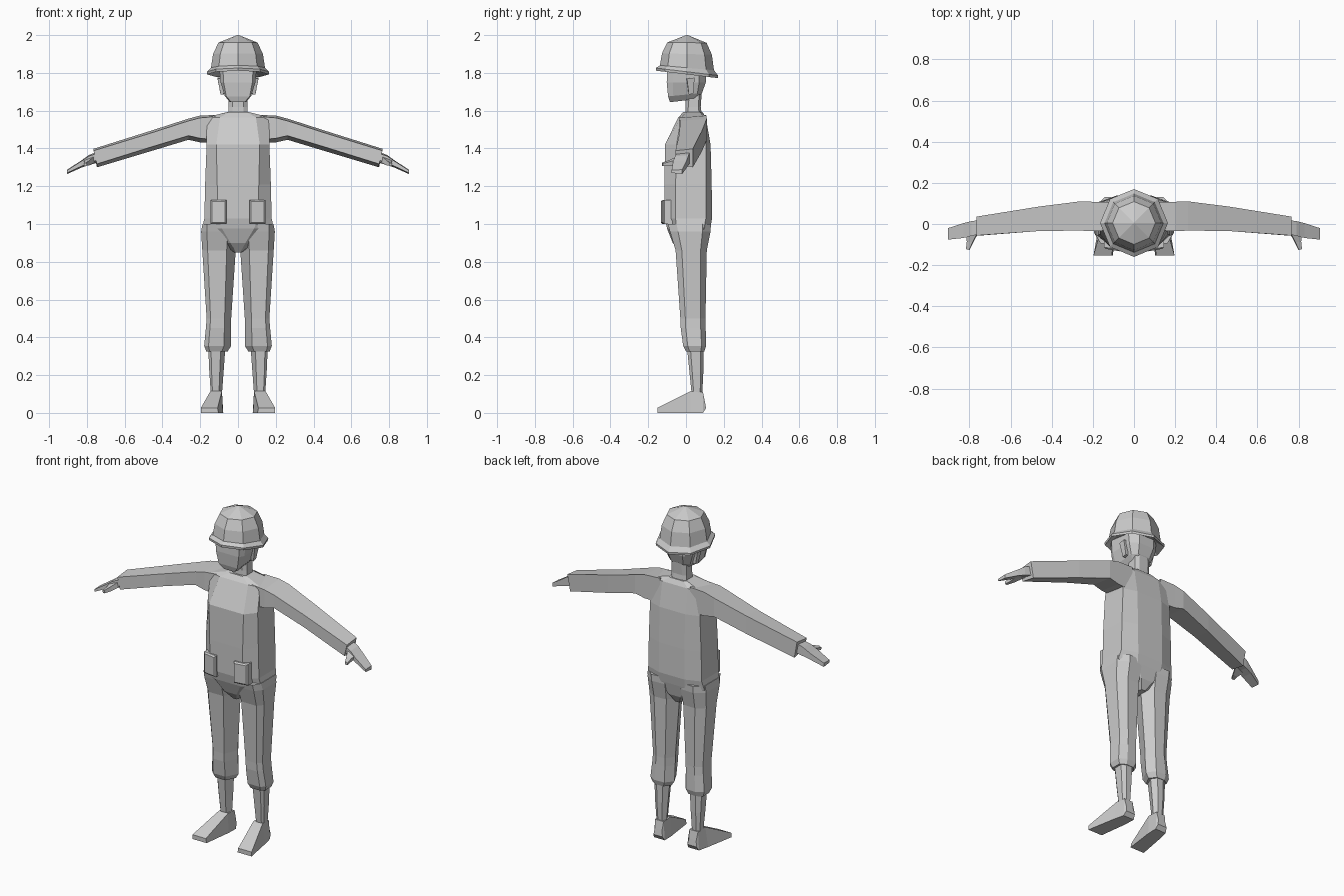
import bpy, bmesh, math

grey = bpy.data.materials.new("plain grey")
grey.diffuse_color = (0.6, 0.6, 0.6, 1)


def finish(name, bm, mirror=False):
    bmesh.ops.recalc_face_normals(bm, faces=bm.faces)
    me = bpy.data.meshes.new(name)
    bm.to_mesh(me)
    bm.free()
    me.materials.append(grey)
    ob = bpy.data.objects.new(name, me)
    bpy.context.collection.objects.link(ob)
    if mirror:
        m = ob.modifiers.new("mirror", 'MIRROR')
        m.use_mirror_merge = False
    return ob


def loft(name, rings, mirror=False, caps=(True, True)):
    """Skin a stack of equal-length point rings and close the ends."""
    bm = bmesh.new()
    rows = [[bm.verts.new(p) for p in r] for r in rings]
    n = len(rows[0])
    for a, b in zip(rows, rows[1:]):
        for i in range(n):
            j = (i + 1) % n
            bm.faces.new((a[i], a[j], b[j], b[i]))
    for row, cap in ((rows[0], caps[0]), (rows[-1], caps[1])):
        if cap:
            bm.faces.new(row)
    return finish(name, bm, mirror)


def octo(z, xf, xs, xb, yf, ysf, ysb, yb, tilt=0.0):
    """Body section: narrow front and back faces, wide flat sides."""
    half = [(xf, yf), (xs, ysf), (xs, ysb), (xb, yb)]
    pts = half + [(-x, y) for x, y in reversed(half)]
    return [(x, y, z + tilt * y) for x, y in pts]


# torso with shoulders and crotch
loft("torso", [
    octo(0.85, .012, .02, .012, -.03, .0, .05, .08),
    octo(0.90, .04, .09, .04, -.07, -.04, .08, .11),
    octo(0.975, .085, .19, .08, -.10, -.05, .095, .128),
    octo(1.03, .105, .178, .085, -.112, -.055, .105, .138),
    octo(1.21, .11, .174, .085, -.113, -.055, .105, .136),
    octo(1.42, .115, .166, .085, -.112, -.05, .105, .13),
    octo(1.565, .095, .165, .085, -.04, -.025, .095, .105),
    octo(1.592, .045, .06, .045, -.015, .0, .075, .088)])

# neck
loft("neck", [
    octo(1.57, .03, .052, .03, -.005, .01, .07, .085),
    octo(1.62, .028, .05, .028, -.002, .012, .066, .078),
    octo(1.72, .028, .05, .028, -.002, .02, .07, .085)])

# head, with the jaw narrowing to a flat chin
loft("head", [
    octo(1.655, .035, .045, .03, -.085, -.065, .04, .06, .12),
    octo(1.685, .062, .07, .04, -.095, -.07, .06, .085, .1),
    octo(1.75, .076, .092, .05, -.102, -.07, .07, .105),
    octo(1.83, .08, .10, .05, -.10, -.07, .07, .11)])

# ears
loft("ear", [
    [(.075, .015, 1.685), (.092, .015, 1.685), (.092, .04, 1.69), (.075, .04, 1.69)],
    [(.085, .0, 1.77), (.108, .005, 1.77), (.11, .045, 1.775), (.085, .045, 1.775)]], True)


# helmet: eight-sided dome with a tilted flared brim
def helmet_ring(r, z, tilt, cy=0.005):
    return [(r * math.sin(k * math.pi / 4), cy - r * math.cos(k * math.pi / 4),
             z + tilt * r * math.cos(k * math.pi / 4)) for k in range(8)]


loft("helmet", [
    helmet_ring(.125, 1.815, .12),
    helmet_ring(.163, 1.792, .12),
    helmet_ring(.165, 1.806, .12),
    helmet_ring(.143, 1.827, .09),
    helmet_ring(.132, 1.90, .03),
    helmet_ring(.104, 1.96, .01),
    helmet_ring(.004, 2.0, 0)])


# trouser legs, gathered below the knee
def leg_ring(z, xi, xo, yf, yb):
    w, d = xo - xi, yb - yf
    return [(xi + .27 * w, yf, z), (xo - .16 * w, yf, z), (xo, yf + .2 * d, z),
            (xo, yb - .2 * d, z), (xo - .3 * w, yb, z), (xi + .25 * w, yb - .02 * d, z),
            (xi, yf + .6 * d, z)]


loft("trouser_leg", [
    leg_ring(1.0, .03, .188, -.095, .132),
    leg_ring(.96, .005, .195, -.085, .13),
    leg_ring(.86, .012, .189, -.055, .11),
    leg_ring(.50, .036, .166, -.03, .103),
    leg_ring(.45, .036, .17, -.028, .104),
    leg_ring(.355, .036, .179, -.015, .107),
    leg_ring(.325, .055, .168, .0, .097)], True)

# lower legs
loft("shin", [
    leg_ring(.36, .066, .158, .004, .094),
    leg_ring(.22, .076, .152, .018, .092),
    leg_ring(.10, .085, .144, .03, .086)], True)

# feet: wedges with the toes turned out
loft("foot", [
    [(.103, -.152, 0), (.197, -.152, 0), (.197, -.152, .026), (.108, -.152, .026)],
    [(.08, .025, 0), (.165, .025, 0), (.146, .025, .115), (.085, .025, .115)],
    [(.078, .09, 0), (.15, .09, 0), (.143, .09, .11), (.086, .09, .11)],
    [(.083, .106, .025), (.143, .106, .025), (.138, .1, .06), (.09, .1, .06)]], True)


# arms: four-sided sleeves sloping down to the wrist
def arm_ring(x, top, bottom, yf, yb, inset=.012, lean=0.0):
    return [(x, yb, top), (x, yf, top - inset), (x - lean, yf, bottom + inset * 1.8),
            (x - lean, yb, bottom)]


loft("sleeve", [
    arm_ring(.10, 1.578, 1.43, -.03, .105, .008),
    arm_ring(.20, 1.574, 1.432, -.035, .108),
    arm_ring(.262, 1.558, 1.446, -.032, .11),
    arm_ring(.46, 1.494, 1.386, -.034, .085),
    arm_ring(.765, 1.398, 1.300, -.056, .036, .01, .018)], True)

# hands: flat mitten plus a thumb
loft("hand", [
    arm_ring(.73, 1.388, 1.328, -.045, .022, .008),
    arm_ring(.79, 1.365, 1.312, -.058, .014, .006),
    arm_ring(.83, 1.336, 1.298, -.068, .004, .004),
    arm_ring(.904, 1.288, 1.265, -.076, -.02, .003)], True)
loft("thumb", [
    [(.755, -.03, 1.365), (.82, -.04, 1.342), (.81, -.04, 1.312), (.75, -.03, 1.33)],
    [(.785, -.09, 1.338), (.813, -.085, 1.33), (.81, -.085, 1.308), (.782, -.09, 1.312)],
    [(.802, -.126, 1.325), (.817, -.122, 1.32), (.815, -.122, 1.306), (.8, -.126, 1.308)]], True)


# belt pouches with a narrowed front face
def pouch_ring(y, e):
    x0, x1, z0, z1 = .06 + e, .146 - e, 1.0 + e, 1.128 - e
    return [(x0, y, z0), (x1, y + .012, z0), (x1, y + .012, z1), (x0, y, z1)]


loft("pouch", [pouch_ring(-.075, 0), pouch_ring(-.125, 0), pouch_ring(-.133, .008)], True)
